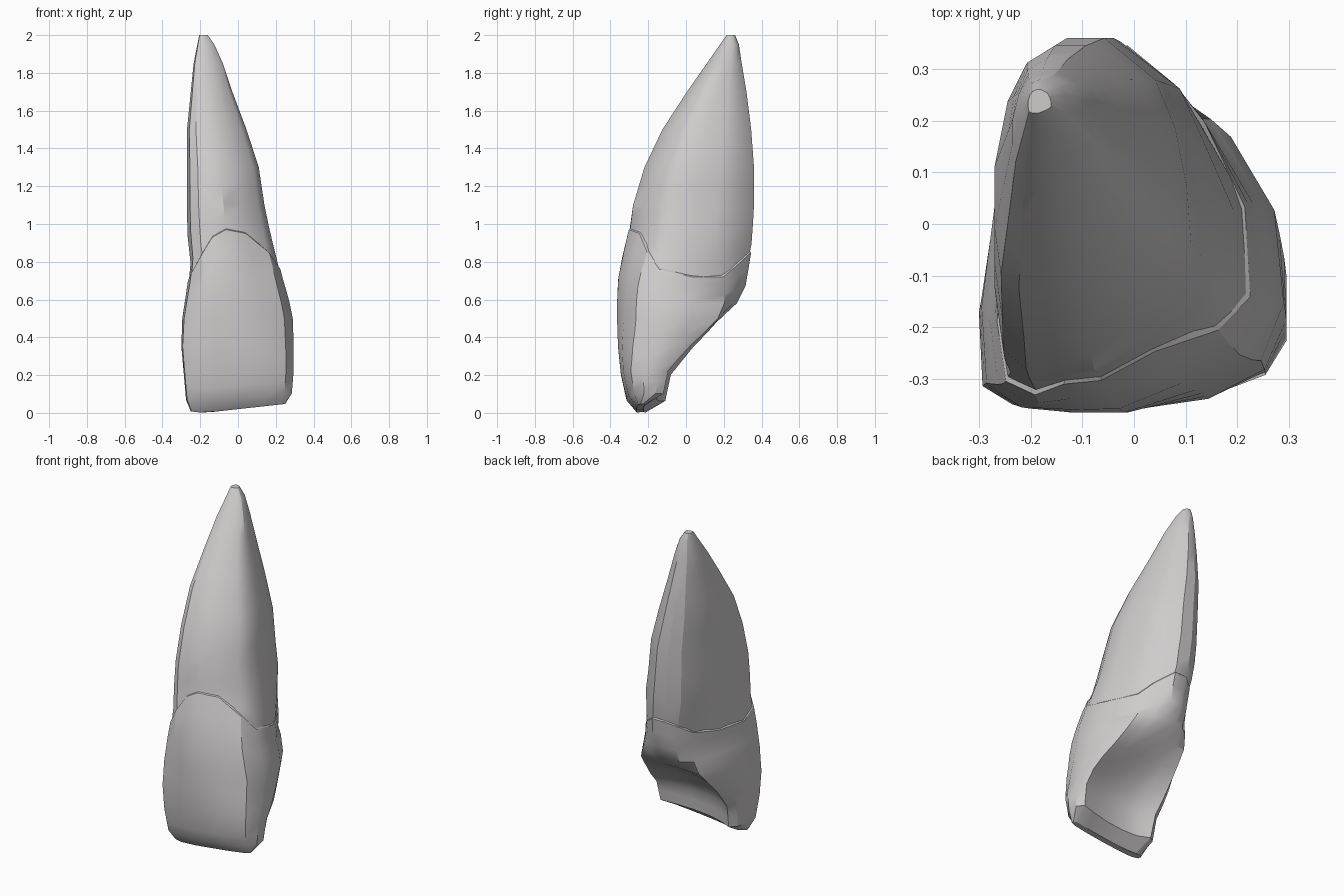
import bpy
import bmesh
from mathutils import Vector

default_cube = bpy.data.objects.get("Cube")
if default_cube:
    bpy.data.objects.remove(default_cube, do_unlink=True)

# Outer envelope: height, x min, x max, y front, y back
ENVELOPE = [
    (0, -.25, .25, -.262, -.215), (.06, -.275, .285, -.315, -.11),
    (.2, -.287, .295, -.345, -.08), (.35, -.3, .295, -.36, .04),
    (.5, -.295, .29, -.365, .185), (.6, -.28, .27, -.365, .29),
    (.7, -.265, .24, -.36, .325), (.8, -.255, .215, -.345, .335),
    (.9, -.27, .185, -.315, .355), (1.1, -.27, .14, -.28, .36),
    (1.3, -.27, .11, -.22, .36), (1.5, -.27, .045, -.125, .345),
    (1.7, -.25, -.03, .005, .32), (1.85, -.235, -.08, .11, .295),
    (1.95, -.215, -.125, .18, .28), (2, -.205, -.16, .215, .26),
]

# Cross-sections inside a unit box, counter-clockwise from the front corner
BLADE = [(.01, .12), (.1, .03), (.3, 0), (.5, 0), (.75, .05), (.93, .2), (1, .45), (1, .75),
         (.95, .95), (.8, .86), (.6, .78), (.4, .77), (.24, .84), (.11, 1), (.04, .85), (0, .5)]
CROWN = [(.02, .08), (.15, .01), (.3, 0), (.47, 0), (.72, .07), (.92, .15), (1, .3), (.95, .6),
         (.75, .86), (.6, .95), (.5, 1), (.37, 1), (.27, .97), (.16, .86), (.05, .6), (0, .25)]
ROOT = [(.04, .06), (.15, 0), (.3, 0), (.47, 0), (.7, .09), (.92, .2), (1, .32), (.98, .5),
        (.92, .7), (.82, .86), (.56, 1), (.37, 1), (.2, .93), (.08, .77), (0, .5), (0, .25)]
SECTIONS = [(.3, BLADE), (.62, CROWN), (.95, ROOT)]

# Height of the neck line around the section
NECK = [.74, .84, .93, .97, .95, .85, .76, .72, .72, .78, .85, .85, .82, .76, .72, .7]
COUNT = len(NECK)


def lerp(a, b, t):
    return a + (b - a) * t


def bracket(table, z):
    """Neighbouring rows of a table keyed by height, and the blend between them."""
    z = min(max(z, table[0][0]), table[-1][0])
    for low, high in zip(table, table[1:]):
        if z <= high[0]:
            return low, high, (z - low[0]) / (high[0] - low[0])


def fill_unit(values):
    """Rescale values so that they span zero to one."""
    low, high = min(values), max(values)
    return [(value - low) / (high - low) for value in values]


def surface_point(i, z, scale=1.0):
    """Point of the outer surface on one meridian at one height."""
    low, high, t = bracket(ENVELOPE, z)
    left, right, front, back = (lerp(a, b, t) for a, b in zip(low[1:], high[1:]))
    low, high, t = bracket(SECTIONS, z)
    u, v = (fill_unit([lerp(a[axis], b[axis], t) for a, b in zip(low[1], high[1])])[i]
            for axis in range(2))
    x = lerp(left, right, .5 + (u - .5) * scale)
    y = lerp(front, back, .5 + (v - .5) * scale)
    # The biting edge rises towards both corners
    tilt = .11 * abs(x + .18) * max(0, 1 - z / .4)
    return Vector((x, y, z + tilt))


def loft(name, rings, material):
    """Skin a stack of equal rings and cap both ends."""
    bm = bmesh.new()
    loops = [[bm.verts.new(p) for p in ring] for ring in rings]
    for lower, upper in zip(loops, loops[1:]):
        for i in range(COUNT):
            j = (i + 1) % COUNT
            bm.faces.new((lower[i], lower[j], upper[j], upper[i]))
    bm.faces.new(list(reversed(loops[0])))
    bm.faces.new(loops[-1])
    bmesh.ops.recalc_face_normals(bm, faces=bm.faces)
    mesh = bpy.data.meshes.new(name)
    bm.to_mesh(mesh)
    bm.free()
    mesh.materials.append(material)
    obj = bpy.data.objects.new(name, mesh)
    bpy.context.collection.objects.link(obj)
    bpy.ops.object.select_all(action='DESELECT')
    obj.select_set(True)
    bpy.context.view_layer.objects.active = obj
    bpy.ops.object.shade_smooth_by_angle(angle=.52)
    return obj


pale_grey = bpy.data.materials.new("pale_grey")
pale_grey.use_nodes = True
colour = (.62, .6, .6, 1)
pale_grey.diffuse_color = colour
pale_grey.node_tree.nodes["Principled BSDF"].inputs["Base Color"].default_value = colour

# Crown: level rings, then rings that bend up to the neck line, then a thin lip
crown_rings = [[surface_point(i, z) for i in range(COUNT)]
               for z in (0, .06, .13, .2, .28, .35, .42, .5, .58)]
for t in (.35, .7, 1):
    crown_rings.append([surface_point(i, lerp(.58, NECK[i], t)) for i in range(COUNT)])
crown_rings.append([surface_point(i, NECK[i] + .01, .96) for i in range(COUNT)])
loft("tooth_crown", crown_rings, pale_grey)

# Root: starts inside the crown, slightly narrower at the neck, tapers to the tip
root_rings = []
for t in (0, .33, .66, 1):
    root_rings.append([surface_point(i, lerp(NECK[i] - .06, 1.1, t), lerp(.97, 1, t))
                       for i in range(COUNT)])
for z in (1.2, 1.3, 1.4, 1.5, 1.6, 1.7, 1.78, 1.85, 1.95, 2):
    root_rings.append([surface_point(i, z) for i in range(COUNT)])
loft("tooth_root", root_rings, pale_grey)
